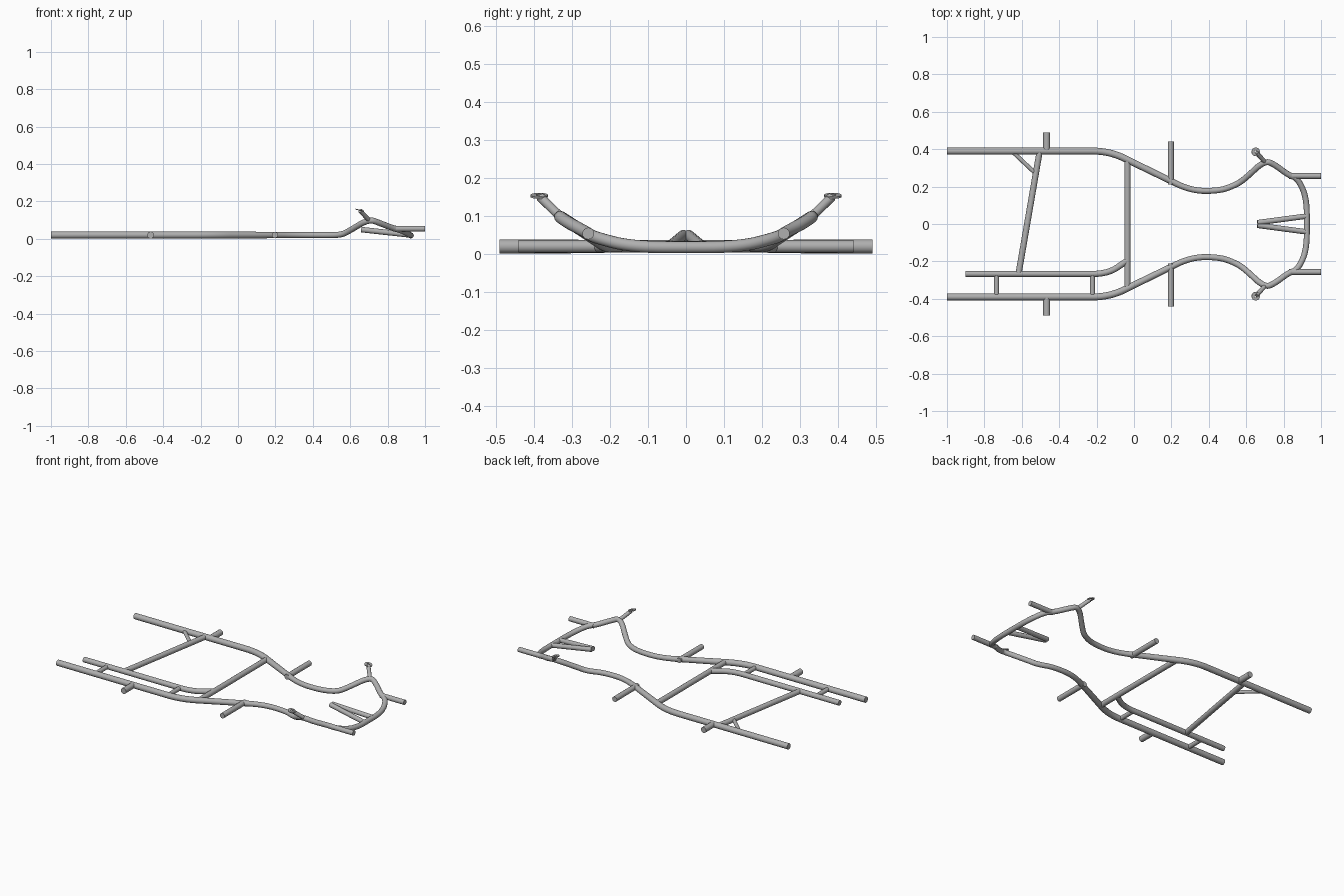
import bpy
import math
from mathutils import Vector

old = bpy.data.objects.get("Cube")
if old:
    bpy.data.objects.remove(old, do_unlink=True)

steel = bpy.data.materials.new("grey_steel")
steel.use_nodes = True
steel.diffuse_color = (0.43, 0.43, 0.43, 1)
steel.node_tree.nodes["Principled BSDF"].inputs["Base Color"].default_value = (0.43, 0.43, 0.43, 1)


def finish(name, mesh):
    """Place a mesh in the scene with the shared material and smooth shading."""
    obj = bpy.data.objects.new(name, mesh)
    bpy.context.collection.objects.link(obj)
    mesh.materials.clear()
    mesh.materials.append(steel)
    bpy.ops.object.select_all(action='DESELECT')
    obj.select_set(True)
    bpy.context.view_layer.objects.active = obj
    bpy.ops.object.shade_smooth_by_angle(angle=math.radians(40))
    return obj


def round_corners(points, bend, steps=8):
    """Replace each inner corner with a smooth bend."""
    pts = [Vector(p) for p in points]
    path = [pts[0]]
    for before, corner, after in zip(pts, pts[1:], pts[2:]):
        a, b = before - corner, after - corner
        start = corner + a.normalized() * min(bend, a.length * 0.49)
        end = corner + b.normalized() * min(bend, b.length * 0.49)
        for i in range(steps + 1):
            t = i / steps
            path.append(start * (1 - t) ** 2 + corner * 2 * t * (1 - t) + end * t * t)
    return path + [pts[-1]]


def tube(name, points, radius, bend=0.08, thickness=None):
    """Sweep a round tube along a path with rounded corners."""
    path = round_corners(points, bend)
    curve = bpy.data.curves.new(name, 'CURVE')
    curve.dimensions = '3D'
    curve.bevel_depth = radius
    curve.bevel_resolution = 6
    curve.use_fill_caps = True
    spline = curve.splines.new('POLY')
    spline.points.add(len(path) - 1)
    for point, co in zip(spline.points, path):
        point.co = (*co, 1)
        point.radius = thickness(co) if thickness else 1
    helper = bpy.data.objects.new(name + "_path", curve)
    bpy.context.collection.objects.link(helper)
    bpy.context.view_layer.update()
    deps = bpy.context.evaluated_depsgraph_get()
    mesh = bpy.data.meshes.new_from_object(helper.evaluated_get(deps))
    bpy.data.objects.remove(helper, do_unlink=True)
    bpy.data.curves.remove(curve)
    return finish(name, mesh)


def washer(name, centre, outer, inner, height, tilt, sides=24):
    """A small flat ring."""
    verts, faces = [], []
    for r, z in ((outer, -height), (outer, height), (inner, height), (inner, -height)):
        for i in range(sides):
            a = math.tau * i / sides
            verts.append((r * math.cos(a), r * math.sin(a), z / 2))
    for ring in range(4):
        for i in range(sides):
            j, up = (i + 1) % sides, (ring + 1) % 4
            faces.append((ring * sides + i, ring * sides + j, up * sides + j, up * sides + i))
    mesh = bpy.data.meshes.new(name)
    mesh.from_pydata(verts, [], faces)
    obj = finish(name, mesh)
    obj.location = centre
    obj.rotation_euler = (0, tilt, 0)


Z = 0.02

# Main rails joined around the front in one continuous hoop
half = [(-1, 0.39, Z), (-0.13, 0.39, Z), (0.305, 0.177, Z), (0.46, 0.177, Z),
        (0.55, 0.212, Z), (0.595, 0.243, 0.042), (0.70, 0.342, 0.106),
        (0.76, 0.312, 0.083), (0.825, 0.262, 0.058), (0.875, 0.245, 0.045),
        (0.924, 0.14, 0.018)]
hoop = half + [(x, -y, z) for x, y, z in reversed(half)]


def rail_thickness(co):
    return 1 - 0.14 * min(max((co.x - 0.17) / 0.08, 0), 1)


tube("main_frame_rail", hoop, 0.0185, 0.09, rail_thickness)

# Mirrored stubs and steering brackets
for side, s in (("left", 1), ("right", -1)):
    tube(f"{side}_rear_stub", [(-0.467, s * 0.39, Z), (-0.467, s * 0.49, Z)], 0.0185)
    tube(f"{side}_side_stub", [(0.197, s * 0.21, Z), (0.197, s * 0.44, Z)], 0.0165)
    tube(f"{side}_bumper_stub", [(0.83, s * 0.257, 0.054), (1, s * 0.257, 0.054)], 0.0155)
    tube(f"{side}_steering_arm", [(0.70, s * 0.332, 0.10), (0.654, s * 0.382, 0.149)], 0.012)
    washer(f"{side}_steering_ring", (0.651, s * 0.386, 0.153), 0.023, 0.008, 0.005,
           math.radians(14))
    tube(f"{side}_pedal_strut", [(0.66, s * 0.007, 0.049), (0.922, s * 0.042, 0.02)], 0.0145)

# Inner rail and its spacers
tube("inner_rail", [(-0.9, -0.267, Z), (-0.14, -0.267, Z), (-0.035, -0.195, Z)], 0.0165)
for name, x in (("rear_spacer", -0.735), ("front_spacer", -0.222)):
    tube(name, [(x, -0.267, Z), (x, -0.385, Z)], 0.0135)

# Cross members
tube("middle_crossbar", [(-0.035, 0.335, Z), (-0.035, -0.335, Z)], 0.0165)
tube("diagonal_crossbar", [(-0.505, 0.385, Z), (-0.617, -0.265, Z)], 0.0165)
tube("corner_brace", [(-0.645, 0.382, Z), (-0.528, 0.272, Z)], 0.011)
